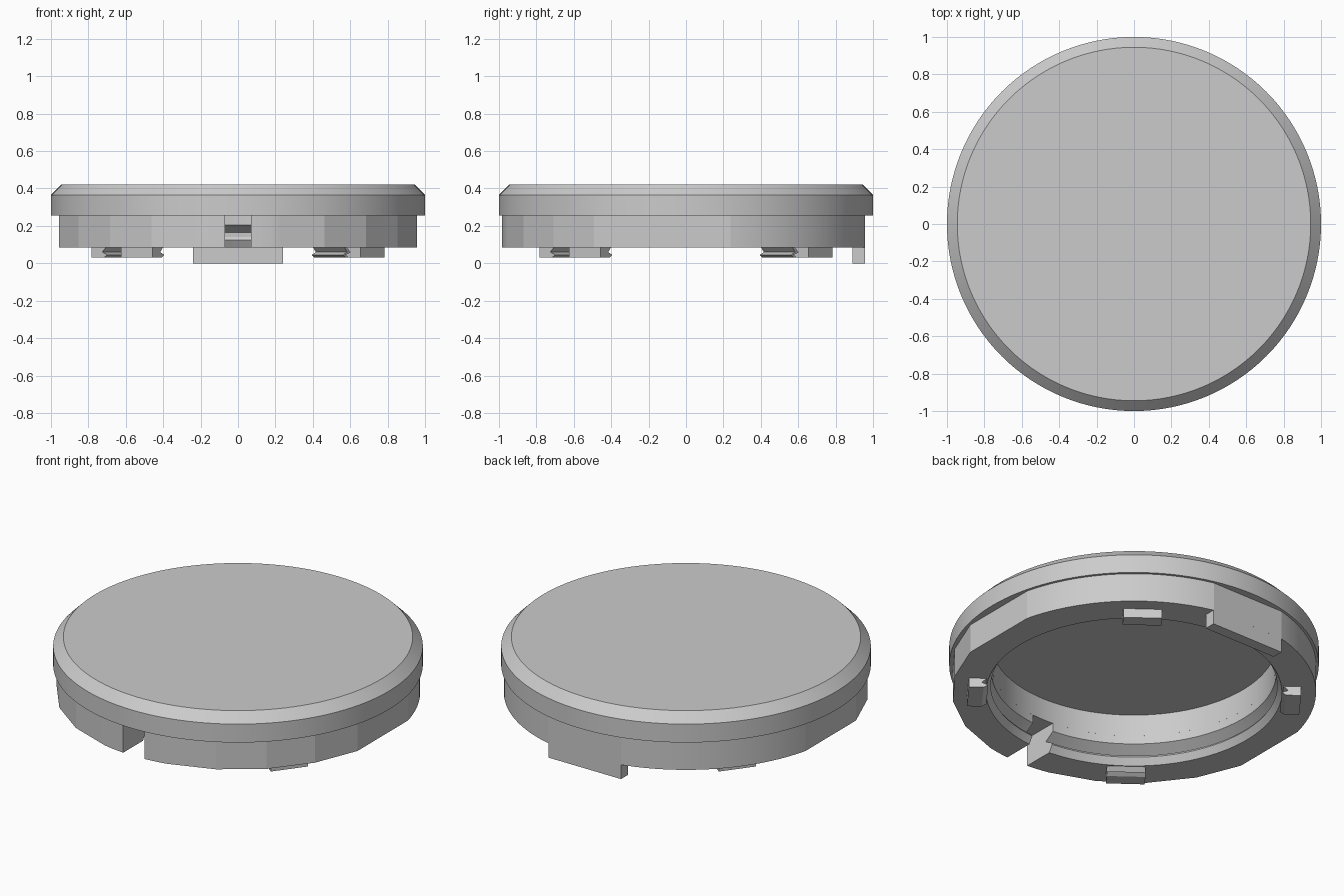
import bpy, bmesh
from math import sin, cos, radians, sqrt, copysign

cube = bpy.data.objects.get("Cube")
if cube:
    bpy.data.objects.remove(cube)

grey = bpy.data.materials.new("plain_grey")
grey.use_nodes = True
colour = (0.6, 0.6, 0.6, 1)
grey.diffuse_color = colour
grey.node_tree.nodes["Principled BSDF"].inputs["Base Color"].default_value = colour


def finish(bm, name, angle=12):
    bmesh.ops.remove_doubles(bm, verts=bm.verts, dist=1e-5)
    bmesh.ops.recalc_face_normals(bm, faces=bm.faces)
    mesh = bpy.data.meshes.new(name)
    bm.to_mesh(mesh)
    bm.free()
    obj = bpy.data.objects.new(name, mesh)
    bpy.context.collection.objects.link(obj)
    mesh.materials.append(grey)
    bpy.ops.object.select_all(action='DESELECT')
    obj.select_set(True)
    bpy.context.view_layer.objects.active = obj
    bpy.ops.object.shade_smooth_by_angle(angle=radians(angle))
    return obj


def loft(bm, sections):
    """Join equal closed sections into a solid with capped ends."""
    rings = [[bm.verts.new(p) for p in s] for s in sections]
    n = len(rings[0])
    for a, b in zip(rings, rings[1:]):
        for i in range(n):
            j = (i + 1) % n
            bm.faces.new((a[i], a[j], b[j], b[i]))
    bm.faces.new(rings[0])
    bm.faces.new(rings[-1])


# Chamfered lid with a shallow cavity underneath
bm = bmesh.new()
profile = [(0, .42), (.945, .42), (1, .365), (1, .255), (.77, .255), (.77, .385), (0, .385)]
verts = [bm.verts.new((r, 0, z)) for r, z in profile]
edges = [bm.edges.new(pair) for pair in zip(verts, verts[1:])]
bmesh.ops.spin(bm, geom=verts + edges, cent=(0, 0, 0), axis=(0, 0, 1),
               angle=radians(360), steps=128, use_merge=True)
finish(bm, "lid", 25)

# Skirt: split ring with flats outside and a groove inside
R = .985
flats = [(-14, 14), (76, 104), (166, 194)]
for a in (194, 210, 226, 242):
    flats += [(a, a + 16), (180 - a - 16, 180 - a)]


def outer_radius(a):
    for lo, hi in flats:
        if lo <= a <= hi:
            mid, half = (lo + hi) / 2, (hi - lo) / 2
            return R * cos(radians(half)) / cos(radians(a - mid))
    return R


SLOT = .07
inner = [(.80, .085), (.775, .125), (.785, .14), (.83, .165), (.77, .205), (.77, .255)]
sections = []
for a in range(-86, 267, 2):
    ro = outer_radius(a)
    section = []
    for r, z in [(ro, .255), (ro, .085)] + inner:
        x, y = r * cos(radians(a)), r * sin(radians(a))
        if a in (-86, 266):  # straight sides of the front slot
            x = copysign(SLOT, x)
            y = -sqrt(r * r - SLOT * SLOT)
        section.append((x, y, z))
    sections.append(section)
bm = bmesh.new()
loft(bm, sections)
finish(bm, "skirt")

# Long tab hanging from the back flat
bm = bmesh.new()
tab = [(.89, 0), (.9557, 0), (.9557, .09), (.89, .09)]
loft(bm, [[(x, y, z) for y, z in tab] for x in (-.24, .24)])
finish(bm, "back_tab")

# Four small hooked clips under the rim
hook = [(.90, .09), (.90, .03), (.82, .03), (.795, .045), (.83, .06), (.80, .09)]
names = ["front_left_clip", "back_left_clip", "back_right_clip", "front_right_clip"]
for i, name in enumerate(names):
    a = radians(-37 + 90 * i)
    bm = bmesh.new()
    loft(bm, [[(r * cos(a) - t * sin(a), r * sin(a) + t * cos(a), z) for r, z in hook]
              for t in (-.105, .105)])
    finish(bm, name)
